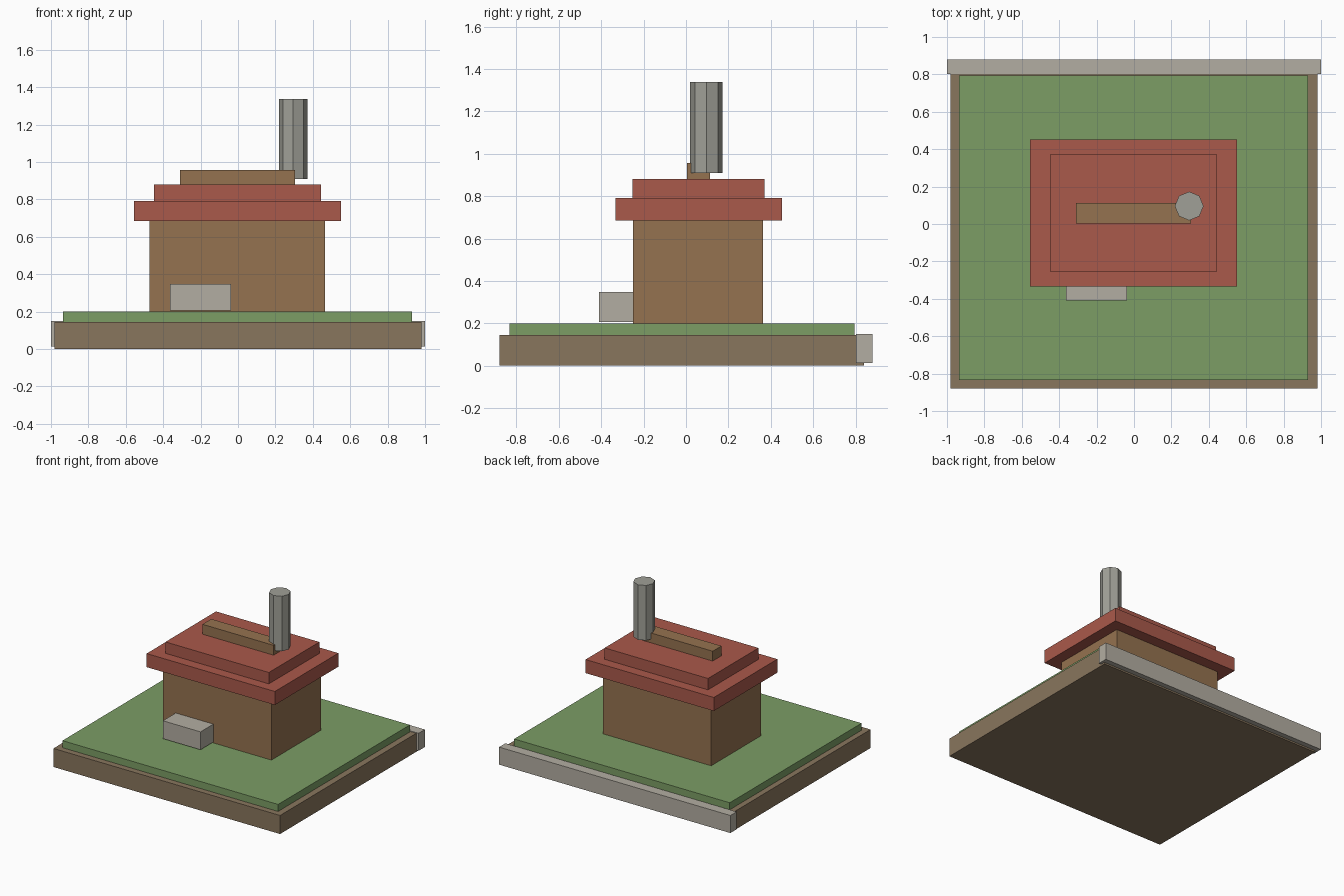
import bpy

if "Cube" in bpy.data.objects:
    bpy.data.objects.remove(bpy.data.objects["Cube"])


def material(name, r, g, b):
    m = bpy.data.materials.new(name)
    m.diffuse_color = (r, g, b, 1)
    m.use_nodes = True
    m.node_tree.nodes["Principled BSDF"].inputs["Base Color"].default_value = m.diffuse_color
    return m


brown = material("wood", 0.30, 0.17, 0.08)
earth = material("earth", 0.25, 0.18, 0.11)
green = material("grass", 0.20, 0.34, 0.13)
red = material("roof_red", 0.40, 0.10, 0.07)
stone = material("stone", 0.45, 0.42, 0.36)
grey = material("chimney_grey", 0.35, 0.35, 0.31)


def box(name, x, y, z, mat):
    """Box spanning the (min, max) range on each axis."""
    spans = (x, y, z)
    bpy.ops.mesh.primitive_cube_add(size=1, location=[(a + b) / 2 for a, b in spans])
    o = bpy.context.object
    o.name = name
    o.scale = [b - a for a, b in spans]
    bpy.ops.object.transform_apply(location=False, rotation=False, scale=True)
    o.data.materials.append(mat)


# Ground: slab, lawn and rear kerb
box("base_slab", (-0.98, 0.98), (-0.88, 0.84), (0, 0.145), earth)
box("lawn", (-0.935, 0.93), (-0.833, 0.795), (0.145, 0.2), green)
box("rear_kerb", (-1, 1), (0.803, 0.88), (0.013, 0.15), stone)

# House body and front step
box("house_body", (-0.472, 0.465), (-0.251, 0.363), (0.2, 0.685), brown)
box("front_step", (-0.363, -0.037), (-0.41, -0.251), (0.207, 0.347), stone)

# Stepped roof and ridge beam
box("roof_lower", (-0.557, 0.552), (-0.333, 0.452), (0.685, 0.791), red)
box("roof_upper", (-0.45, 0.444), (-0.253, 0.371), (0.791, 0.88), red)
box("ridge_beam", (-0.31, 0.305), (0.004, 0.113), (0.88, 0.957), brown)

# Octagonal chimney
bpy.ops.mesh.primitive_cylinder_add(vertices=8, radius=0.077, depth=0.43,
                                    location=(0.295, 0.096, 1.123))
chimney = bpy.context.object
chimney.name = "chimney"
chimney.data.materials.append(grey)
